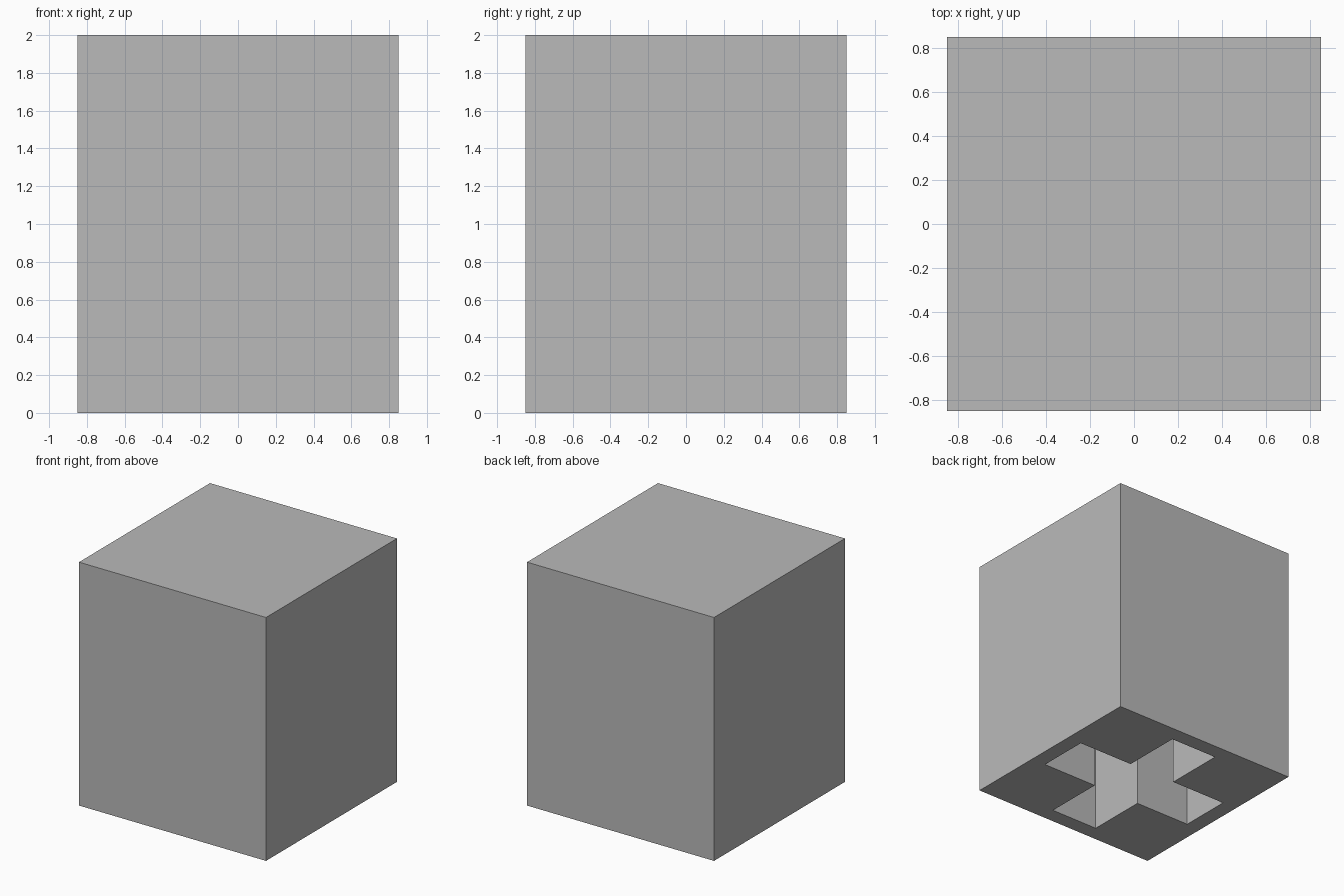
import bpy
import bmesh

if "Cube" in bpy.data.objects:
    bpy.data.objects.remove(bpy.data.objects["Cube"])

HALF, HEIGHT = 0.85, 2.0            # outer block
ARM, REACH, DEPTH = 0.216, 0.72, 1.6  # cross socket in the underside

grey = bpy.data.materials.new("grey")
grey.diffuse_color = (0.49, 0.49, 0.49, 1)
grey.use_nodes = True
grey.node_tree.nodes["Principled BSDF"].inputs["Base Color"].default_value = grey.diffuse_color


def prism(name, outline, z0, z1):
    """Extrude a flat outline from z0 to z1."""
    bm = bmesh.new()
    face = bm.faces.new([bm.verts.new((x, y, z0)) for x, y in outline])
    top = bmesh.ops.extrude_face_region(bm, geom=[face])["geom"]
    for v in top:
        if isinstance(v, bmesh.types.BMVert):
            v.co.z = z1
    bmesh.ops.recalc_face_normals(bm, faces=bm.faces)
    mesh = bpy.data.meshes.new(name)
    bm.to_mesh(mesh)
    bm.free()
    mesh.materials.append(grey)
    obj = bpy.data.objects.new(name, mesh)
    bpy.context.collection.objects.link(obj)
    return obj


# Solid outer block
block = prism("block", [(-HALF, -HALF), (HALF, -HALF), (HALF, HALF), (-HALF, HALF)], 0, HEIGHT)

# Cross outline: one arm's three corners, turned through four quarter turns
cross = []
corners = [(REACH, -ARM), (REACH, ARM), (ARM, ARM)]
for _ in range(4):
    cross += corners
    corners = [(-y, x) for x, y in corners]
cutter = prism("socket_cutter", cross, -0.1, DEPTH)

# Cut the blind socket, then discard the cutter
cut = block.modifiers.new("socket", 'BOOLEAN')
cut.operation = 'DIFFERENCE'
cut.solver = 'EXACT'
cut.object = cutter
bpy.context.view_layer.objects.active = block
bpy.ops.object.modifier_apply(modifier=cut.name)
bpy.data.objects.remove(cutter)
